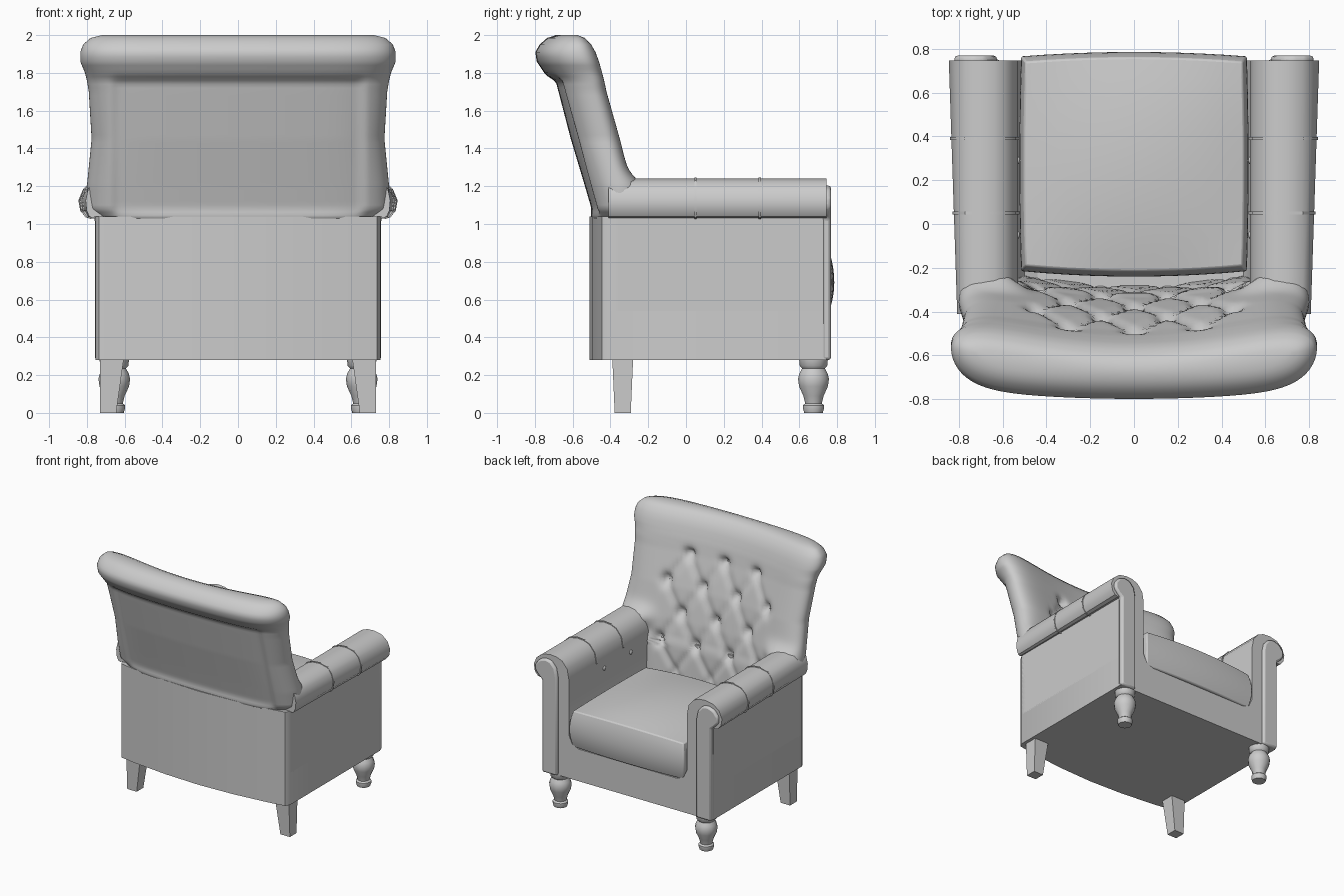
import bpy, bmesh, math
from mathutils import Vector

if "Cube" in bpy.data.objects:
    bpy.data.objects.remove(bpy.data.objects["Cube"])


def finish(name, bm, bevel=0, angle=35, segs=2):
    bmesh.ops.recalc_face_normals(bm, faces=bm.faces)
    me = bpy.data.meshes.new(name)
    bm.to_mesh(me)
    bm.free()
    ob = bpy.data.objects.new(name, me)
    bpy.context.collection.objects.link(ob)
    if bevel:
        m = ob.modifiers.new("bevel", "BEVEL")
        m.width, m.segments, m.limit_method = bevel, segs, "ANGLE"
    bpy.ops.object.select_all(action="DESELECT")
    ob.select_set(True)
    bpy.context.view_layer.objects.active = ob
    bpy.ops.object.shade_smooth_by_angle(angle=math.radians(angle))
    return ob


def prism(name, pts, a, b, axis="y", bevel=0, mirror=1, start=None):
    """Extrude a 2D outline along y (points are x,z) or z (points are x,y)."""
    bm = bmesh.new()
    put = (lambda p, t: (p[0] * mirror, t, p[1])) if axis == "y" else (lambda p, t: (p[0] * mirror, p[1], t))
    ends = [[bm.verts.new(put(p, t)) for p in o] for o, t in ((start or pts, a), (pts, b))]
    n = len(pts)
    for i in range(n):
        j = (i + 1) % n
        bm.faces.new((ends[0][i], ends[0][j], ends[1][j], ends[1][i]))
    bm.faces.new(ends[0])
    bm.faces.new(ends[1])
    return finish(name, bm, bevel)


def button(name, loc, normal, r=0.018):
    bm = bmesh.new()
    bmesh.ops.create_uvsphere(bm, u_segments=8, v_segments=6, radius=r)
    bmesh.ops.scale(bm, vec=(1, 1, 0.5), verts=bm.verts)
    ob = finish(name, bm, angle=60)
    ob.location = loc
    ob.rotation_euler = Vector(normal).to_track_quat("Z", "Y").to_euler()


# base and lower back, with a bowed rear face
bow = [(0.755, -0.41), (0.735, -0.445), (0.6, -0.467), (0.3, -0.498), (0, -0.51)]
rear = bow + [(-x, y) for x, y in bow[-2::-1]]
prism("base", [(-0.755, 0.745), (0.755, 0.745)] + rear, 0.28, 0.54, "z")
prism("lower_back", [(-0.755, -0.36), (0.755, -0.36)] + rear, 0.53, 1.04, "z")

# rolled arms, slimmer at the rear, with seams and scroll-shaped front columns
roll = [(0.53, 1.08), (0.545, 1.16), (0.59, 1.215), (0.64, 1.235), (0.70, 1.24), (0.77, 1.225),
        (0.82, 1.185), (0.845, 1.125), (0.835, 1.07), (0.81, 1.04), (0.78, 1.032)]
arm = [(0.44, 0.53), (0.44, 0.54), (0.50, 0.565), (0.53, 0.63)] + roll + [(0.755, 1.04), (0.755, 0.53)]
column = [(0.625, 0.28), (0.625, 1.08), (0.64, 1.15), (0.68, 1.195), (0.73, 1.205), (0.785, 1.185),
          (0.82, 1.14), (0.82, 1.09), (0.79, 1.055), (0.758, 1.03), (0.758, 0.28)]


def slim(pts, k):
    return [(x if x < 0.76 else 0.76 + (x - 0.76) * k, z) for x, z in pts]


for side, s in (("right", 1), ("left", -1)):
    prism(side + "_arm", arm, -0.41, 0.745, mirror=s, start=slim(arm, 0.55))
    prism(side + "_arm_column", column, 0.72, 0.768, mirror=s, bevel=0.015)
    for k, y in enumerate((0.05, 0.39)):
        seam = [(0.69 + (x - 0.69) * 1.04, 1.13 + (z - 1.13) * 1.05)
                for x, z in slim(roll, 0.55 + 0.45 * (y + 0.41) / 1.155)]
        prism(f"{side}_arm_seam_{k}", seam, y - 0.006, y + 0.006, mirror=s)
        button(f"{side}_arm_button_{k}", (0.53 * s, y - 0.1, 1.0), (-s, 0, 0))

# tufted back: horizontal sections as (height, rear, front, half width)
rows = [(0.53, -0.42, -0.28, 0.55), (1.00, -0.46, -0.315, 0.60), (1.03, -0.50, -0.32, 0.74),
        (1.08, -0.525, -0.335, 0.80), (1.20, -0.56, -0.355, 0.80), (1.45, -0.635, -0.41, 0.775),
        (1.70, -0.70, -0.485, 0.79), (1.76, -0.715, -0.50, 0.80), (1.80, -0.75, -0.51, 0.81),
        (1.86, -0.79, -0.53, 0.835), (1.91, -0.798, -0.55, 0.835), (1.95, -0.775, -0.575, 0.82),
        (1.985, -0.735, -0.61, 0.78), (2.0, -0.69, -0.65, 0.72)]
buttons = [(x, z) for z, xs in ((1.70, (-0.3, 0, 0.3)), (1.48, (-0.45, -0.15, 0.15, 0.45)),
                                (1.26, (-0.3, 0, 0.3)), (1.04, (-0.45, -0.15, 0.15, 0.45))) for x in xs]


def section(z):
    for a, b in zip(rows, rows[1:]):
        if z <= b[0]:
            t = (z - a[0]) / (b[0] - a[0])
            return [p + (q - p) * t for p, q in zip(a, b)][1:]
    return rows[-1][1:]


def fade(v, lo, hi):
    t = min(1, max(0, (v - lo) / (hi - lo)))
    return t * t * (3 - 2 * t)


def tuft(x, z):
    d = sum(0.035 * math.exp(-((x - bx) ** 2 + (z - bz) ** 2) / 0.0018) for bx, bz in buttons)
    edge = (1 - fade(abs(x), 0.44, 0.50)) * (1 - fade(z, 1.69, 1.75))
    for v in (x / 0.3 + (z - 1.7) / 0.44, x / 0.3 - (z - 1.7) / 0.44):
        d += 0.016 * edge * math.exp(-((v - round(v)) / 0.10) ** 2)
    return d


def back_point(u, z, front):
    yb, yf, w = section(z)
    x = u * w
    q = (x / 0.8) ** 2
    mid, half = (yb + yf) / 2, (yf - yb) / 2
    if front:
        # the wings flow forward into the arms
        wing = 0.07 * math.exp(-((z - 1.19) / 0.07) ** 2) * fade(abs(x), 0.45, 0.62)
        f = math.sqrt(max(0, 1 - abs(u) ** (15 - 10 * fade(z, 1.0, 1.1))))
        return x, mid + 0.10 * q + f * (half + 0.04 * q + wing) - tuft(x, z), z
    # recessed rear panel inside a rounded rim
    f = math.sqrt(max(0, 1 - abs(u) ** 7))
    inset = 0.025 * fade(z, 1.03, 1.09) * (1 - fade(z, 1.74, 1.79)) * (1 - fade(abs(x), 0.62, 0.69))
    return x, mid + 0.10 * q - f * (half + 0.055 * q) + inset, z


heights = []
for a, b in zip(rows, rows[1:]):
    n = max(2, round((b[0] - a[0]) / 0.02))
    heights += [a[0] + (b[0] - a[0]) * i / n for i in range(n)]
heights.append(2.0)
N = 80
us = [math.sin(math.pi / 2 * (0.93 * s + 0.07 * s ** 9)) for s in (2 * i / N - 1 for i in range(N + 1))]
bm = bmesh.new()
grids = [[[bm.verts.new(back_point(u, z, fr)) for u in us] for z in heights] for fr in (True, False)]
for g in grids:
    for r0, r1 in zip(g, g[1:]):
        for i in range(N):
            bm.faces.new((r0[i], r0[i + 1], r1[i + 1], r1[i]))
for k in (0, -1):
    f, b = grids[0][k], grids[1][k]
    for i in range(N):
        bm.faces.new((f[i], f[i + 1], b[i + 1], b[i]))
bmesh.ops.remove_doubles(bm, verts=bm.verts, dist=0.0005)
finish("tufted_back", bm, angle=60)
for k, (x, z) in enumerate(buttons):
    w = section(z)[2]
    button(f"back_button_{k}", back_point(x / w, z, True), (0, 1, 0.25))

# seat cushion with domed top and bulging front
bm = bmesh.new()
bmesh.ops.create_cube(bm, size=1)
bmesh.ops.subdivide_edges(bm, edges=bm.edges, cuts=9, use_grid_fill=True)
for v in bm.verts:
    x, y, z = (2 * c for c in v.co)
    px, py, pz = 1 - x * x, 1 - y * y, 1 - z * z
    back = 0.025 * px if y < 0 else 0.02 * px
    v.co = (x * (0.495 + 0.02 * pz + 0.008 * py),
            0.275 + y * (0.465 + 0.025 * pz + back),
            0.69 + z * 0.145 + (0.045 * px * py + 0.015 * px) * max(z, 0))
finish("seat_cushion", bm, bevel=0.008)

# turned front legs and tapered back legs
turned = [(0, 0.05), (0.025, 0.058), (0.04, 0.058), (0.05, 0.045), (0.09, 0.055), (0.14, 0.078),
          (0.18, 0.084), (0.21, 0.076), (0.235, 0.062), (0.25, 0.075), (0.285, 0.078)]
for side, s in (("right", 1), ("left", -1)):
    bm = bmesh.new()
    S = 14
    rings = [[bm.verts.new((0.655 * s + r * math.cos(2 * math.pi * i / S),
                            0.675 + r * math.sin(2 * math.pi * i / S), z)) for i in range(S)]
             for z, r in turned]
    for a, b in zip(rings, rings[1:]):
        for i in range(S):
            j = (i + 1) % S
            bm.faces.new((a[i], a[j], b[j], b[i]))
    bm.faces.new(rings[0])
    bm.faces.new(rings[-1])
    finish(side + "_front_leg", bm, angle=45)

    bm = bmesh.new()
    bmesh.ops.create_cube(bm, size=1)
    for v in bm.verts:
        top = v.co.z > 0
        x = 0.73 if v.co.x > 0 else (0.605 if top else 0.645)
        y = -0.335 + v.co.y * (0.11 if top else 0.085)
        v.co = (x * s, y, 0.285 if top else 0)
    finish(side + "_back_leg", bm)
